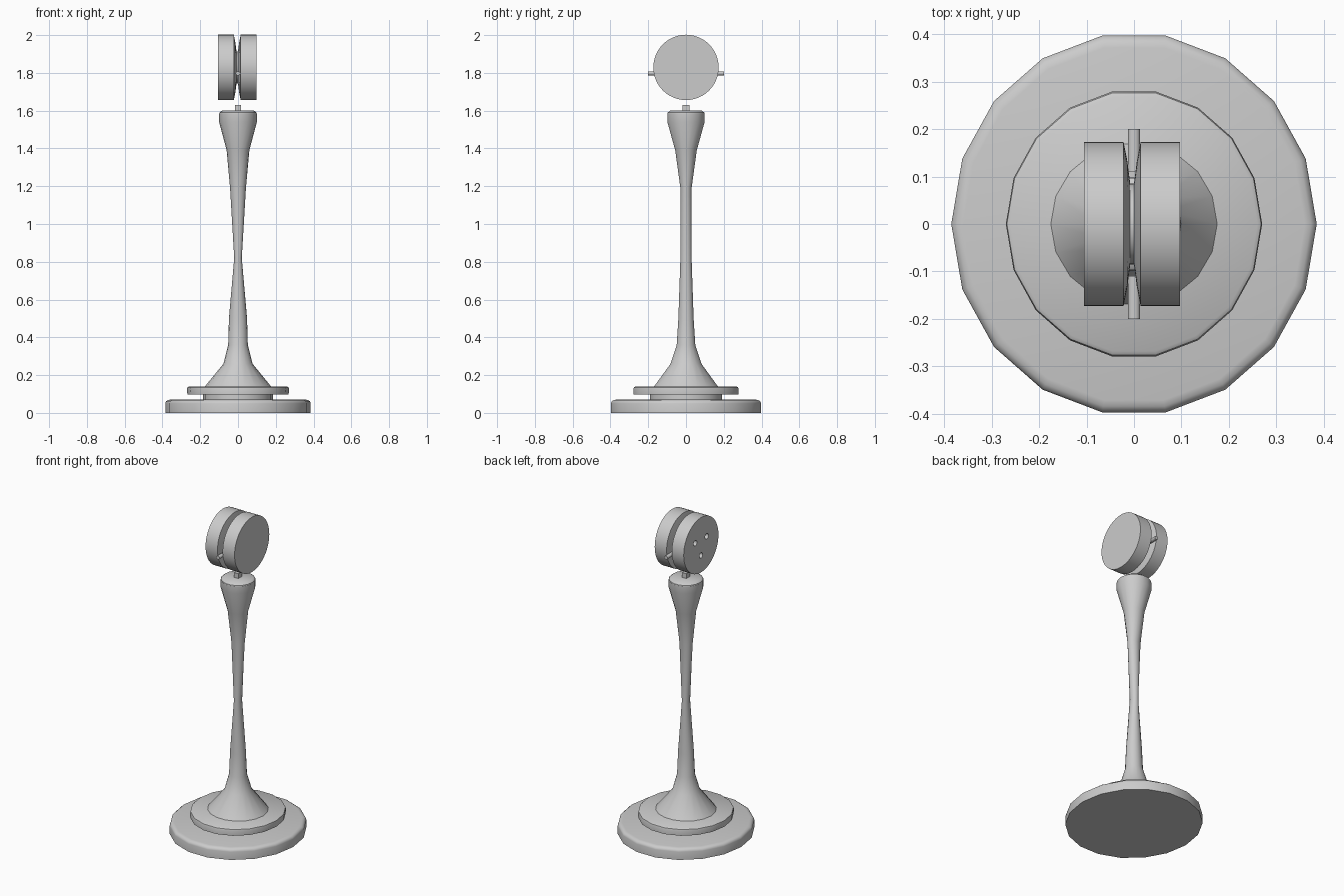
import bpy, bmesh, math
from mathutils import Matrix

if "Cube" in bpy.data.objects:
    bpy.data.objects.remove(bpy.data.objects["Cube"])


def finish(name, bm, angle=40):
    bmesh.ops.recalc_face_normals(bm, faces=bm.faces)
    me = bpy.data.meshes.new(name)
    bm.to_mesh(me)
    bm.free()
    ob = bpy.data.objects.new(name, me)
    bpy.context.collection.objects.link(ob)
    bpy.ops.object.select_all(action='DESELECT')
    ob.select_set(True)
    bpy.context.view_layer.objects.active = ob
    if angle:
        bpy.ops.object.shade_smooth_by_angle(angle=math.radians(angle))
    return ob


def loft(name, rings, n=18, angle=40, matrix=None):
    """Capped stack of elliptical rings (x radius, y radius, height)."""
    bm = bmesh.new()
    loops = [[bm.verts.new((rx * math.cos(math.tau * i / n), ry * math.sin(math.tau * i / n), z))
              for i in range(n)] for rx, ry, z in rings]
    for a, b in zip(loops, loops[1:]):
        for i in range(n):
            j = (i + 1) % n
            bm.faces.new((a[i], a[j], b[j], b[i]))
    bm.faces.new(loops[0][::-1])
    bm.faces.new(loops[-1])
    if matrix:
        bm.transform(matrix)
    return finish(name, bm, angle)


# stepped base, slightly oval
loft("base_disc", [(.385, .403, 0), (.385, .403, .05), (.382, .4, .06), (.373, .39, .067), (.36, .377, .07)])
loft("base_neck", [(.185, .193, .065), (.185, .193, .1)])
loft("upper_disc", [(.268, .283, .097), (.27, .283, .125), (.268, .28, .135), (.26, .272, .14)])

# waisted column with flared foot and head
loft("column", [(.177, .173, .138), (.077, .083, .26), (.052, .05, .36), (.048, .041, .5),
                (.02, .03, .82), (.042, .03, 1.19), (.06, .058, 1.39),
                (.1, .1, 1.54), (.1, .1, 1.585)])
loft("column_cap", [(.1, .1, 1.58), (.098, .098, 1.59), (.085, .085, 1.6)])

# square peg on the cap
bm = bmesh.new()
bmesh.ops.create_cube(bm, size=1, matrix=Matrix.Translation((0, 0, 1.61)) @ Matrix.Diagonal((.03, .036, .04, 1)))
finish("top_peg", bm, 0)

# grooved wheel, axis along x
ZC = 1.829
to_x = Matrix.Translation((-.004, 0, ZC)) @ Matrix.Rotation(math.pi / 2, 4, 'Y')
half = [(.101, .173), (.018, .173), (.010, .132), (.004, .085)]
profile = [(r, r, -x) for x, r in half] + [(r, r, x) for x, r in reversed(half)]
wheel = loft("grooved_wheel", profile, 48, 40, to_x)

# three blind holes in the left face
bm = bmesh.new()
for k in range(3):
    a = -math.pi / 2 + k * math.tau / 3
    m = Matrix.Translation((-.105, .066 * math.cos(a), ZC + .066 * math.sin(a))) @ Matrix.Rotation(math.pi / 2, 4, 'Y')
    bmesh.ops.create_cone(bm, cap_ends=True, segments=16, radius1=.017, radius2=.017, depth=.06, matrix=m)
cutter = finish("hole_cutter", bm, 0)
cutter.hide_render = True
cutter.hide_set(True)
mod = wheel.modifiers.new("holes", 'BOOLEAN')
mod.operation = 'DIFFERENCE'
mod.solver = 'EXACT'
mod.object = cutter

# side pins sitting in the groove
for label, s in (("back", 1), ("front", -1)):
    m = Matrix.Translation((0, s * .155, 1.797)) @ Matrix.Rotation(math.pi / 2, 4, 'X')
    loft(label + "_pin", [(.013, .011, -.045), (.013, .011, .045)], 12, 40, m)
